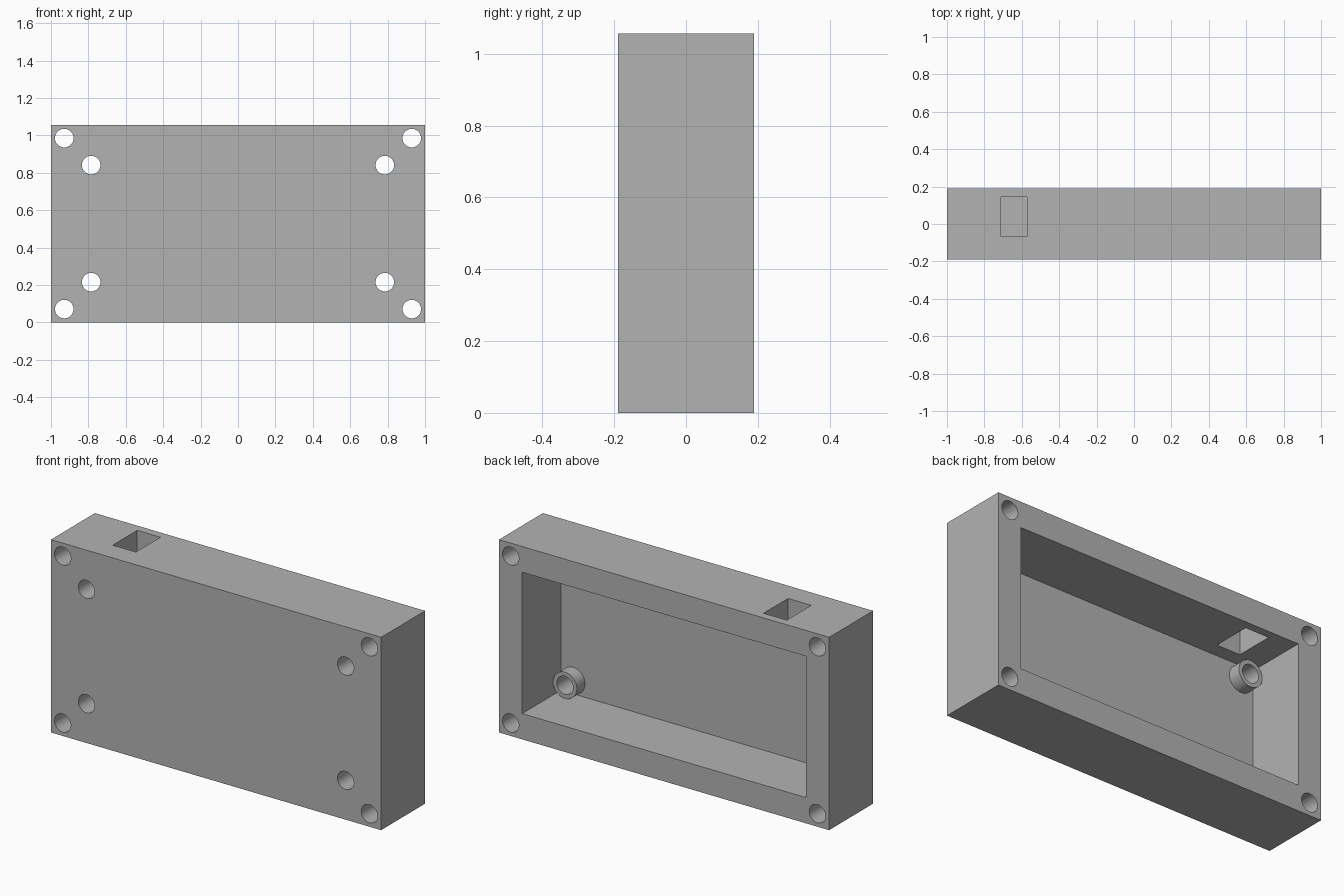
import bpy
import bmesh
import math
from mathutils import Matrix, Vector

if "Cube" in bpy.data.objects:
    bpy.data.objects.remove(bpy.data.objects["Cube"], do_unlink=True)

# Main dimensions
HX, HY, H = 1.0, 0.19, 1.056
WALL, FLOOR = 0.141, 0.045
FLOOR_Y = -HY + FLOOR
CORNER_INSET, MOUNT_INSET = 0.071, 0.215
HOLE_R, POST_R, POST_H = 0.0495, 0.072, 0.071

grey = bpy.data.materials.new("plain grey")
grey.use_nodes = True
grey.diffuse_color = (0.45, 0.45, 0.45, 1)
grey.node_tree.nodes["Principled BSDF"].inputs["Base Color"].default_value = grey.diffuse_color


def make_object(name, bm):
    mesh = bpy.data.meshes.new(name)
    bm.to_mesh(mesh)
    bm.free()
    mesh.materials.append(grey)
    obj = bpy.data.objects.new(name, mesh)
    bpy.context.collection.objects.link(obj)
    return obj


def box(name, low, high):
    low, high = Vector(low), Vector(high)
    bm = bmesh.new()
    bmesh.ops.create_cube(bm, size=1, matrix=Matrix.Translation((low + high) / 2)
                          @ Matrix.Diagonal((*(high - low), 1)))
    return make_object(name, bm)


def rods(name, insets, radius, y0, y1):
    """Four front-to-back cylinders for each inset from the outer corners."""
    bm = bmesh.new()
    turn = Matrix.Rotation(math.pi / 2, 4, "X")
    for inset in insets:
        for x in (-HX + inset, HX - inset):
            for z in (inset, H - inset):
                place = Matrix.Translation((x, (y0 + y1) / 2, z)) @ turn
                bmesh.ops.create_cone(bm, cap_ends=True, segments=48, radius1=radius,
                                      radius2=radius, depth=y1 - y0, matrix=place)
    return make_object(name, bm)


def combine(target, tool, operation):
    """Apply a boolean and remove the helper."""
    tool.hide_render = True
    mod = target.modifiers.new(tool.name, "BOOLEAN")
    mod.operation, mod.solver, mod.object = operation, "EXACT", tool
    bpy.context.view_layer.objects.active = target
    bpy.ops.object.modifier_apply(modifier=mod.name)
    bpy.data.objects.remove(tool, do_unlink=True)


# Shell, open at the back
case = box("enclosure_case", (-HX, -HY, 0), (HX, HY, H))
combine(case, box("cavity", (-HX + WALL, FLOOR_Y, WALL),
                  (HX - WALL, HY + 0.1, H - WALL)), "DIFFERENCE")

# Mounting posts on the cavity floor
combine(case, rods("mounting_posts", [MOUNT_INSET], POST_R,
                   FLOOR_Y - 0.02, FLOOR_Y + POST_H), "UNION")

# Screw holes through the corners and the posts
combine(case, rods("screw_holes", [CORNER_INSET, MOUNT_INSET], HOLE_R,
                   -HY - 0.1, HY + 0.1), "DIFFERENCE")

# Cable slot through the top wall
combine(case, box("cable_slot", (-0.712, -0.067, H - WALL - 0.05),
                  (-0.571, 0.145, H + 0.1)), "DIFFERENCE")

# Round walls smooth, box edges sharp
bpy.ops.object.select_all(action="DESELECT")
case.select_set(True)
bpy.context.view_layer.objects.active = case
bpy.ops.object.shade_smooth_by_angle(angle=math.radians(30))
